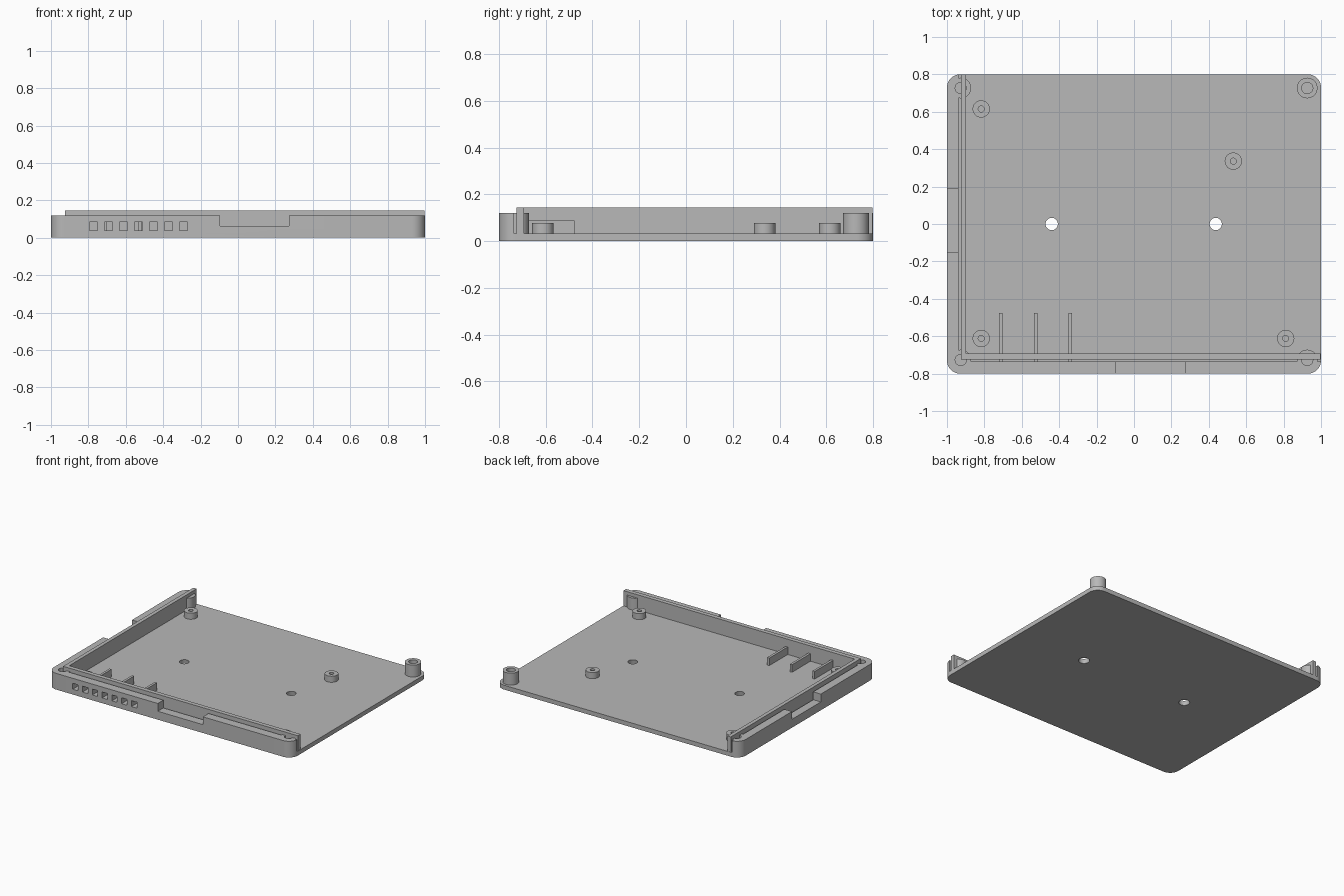
import bpy, bmesh
from math import radians, cos, sin, pi

cube = bpy.data.objects.get("Cube")
if cube:
    bpy.data.objects.remove(cube, do_unlink=True)

grey = bpy.data.materials.new("plain grey")
grey.use_nodes = True
COLOUR = (0.48, 0.48, 0.48, 1)
grey.diffuse_color = COLOUR
grey.node_tree.nodes["Principled BSDF"].inputs["Base Color"].default_value = COLOUR

FLOOR, RIM, LIP = 0.032, 0.12, 0.145


def prism(name, points, z0, z1):
    """Extrude a counter-clockwise outline from z0 to z1."""
    bm = bmesh.new()
    face = bm.faces.new([bm.verts.new((x, y, z0)) for x, y in points])
    top = bmesh.ops.extrude_face_region(bm, geom=[face])["geom"]
    for v in top:
        if isinstance(v, bmesh.types.BMVert):
            v.co.z = z1
    bmesh.ops.recalc_face_normals(bm, faces=bm.faces)
    mesh = bpy.data.meshes.new(name)
    bm.to_mesh(mesh)
    bm.free()
    mesh.materials.append(grey)
    ob = bpy.data.objects.new(name, mesh)
    bpy.context.collection.objects.link(ob)
    return ob


def box(name, x0, x1, y0, y1, z0, z1):
    return prism(name, [(x0, y0), (x1, y0), (x1, y1), (x0, y1)], z0, z1)


def arc(cx, cy, r, start, end, n):
    return [(cx + r * cos(start + (end - start) * i / n),
             cy + r * sin(start + (end - start) * i / n)) for i in range(n + 1)]


def cylinder(name, x, y, r, z0, z1):
    return prism(name, arc(x, y, r, 0, 2 * pi, 40)[:-1], z0, z1)


def combine(target, tool, operation="DIFFERENCE"):
    """Apply a boolean and discard the tool."""
    bpy.ops.object.select_all(action="DESELECT")
    bpy.context.view_layer.objects.active = target
    target.select_set(True)
    mod = target.modifiers.new("cut", "BOOLEAN")
    mod.operation, mod.solver, mod.object = operation, "EXACT", tool
    bpy.ops.object.modifier_apply(modifier=mod.name)
    bpy.data.objects.remove(tool, do_unlink=True)


def smooth(ob):
    bpy.ops.object.select_all(action="DESELECT")
    bpy.context.view_layer.objects.active = ob
    ob.select_set(True)
    bpy.ops.object.shade_smooth_by_angle(angle=radians(30))


# Rounded tray with an outer wall on the front and one side
R = 0.07
outline = []
for i, (sx, sy) in enumerate([(1, 1), (-1, 1), (-1, -1), (1, -1)]):
    outline += arc(sx * (1 - R), sy * (0.8 - R), R, i * pi / 2, (i + 1) * pi / 2, 12)
tray = prism("tray", outline, 0, RIM)
combine(tray, box("hollow", -0.938, 1.2, -0.735, 1.0, FLOOR, 0.3))

# Corner screw bosses with blind holes
corners = [(sx * 0.926, sy * 0.727) for sx in (-1, 1) for sy in (-1, 1)]
for x, y in corners:
    combine(tray, cylinder("boss", x, y, 0.055, 0.01, RIM), "UNION")
for x, y in corners:
    combine(tray, cylinder("boss_hole", x, y, 0.03, FLOOR, 0.3))

# Notches in the wall tops, and square vents in the front
combine(tray, box("front_notch", -0.097, 0.273, -0.9, -0.73, 0.062, 0.3))
combine(tray, box("side_notch", -1.1, -0.93, -0.15, 0.187, 0.062, 0.3))
for i in range(7):
    x = -0.773 + i * 0.0803
    combine(tray, box("vent", x - 0.022, x + 0.022, -0.9, -0.73, 0.039, 0.083))

# Flared holes through the floor
for x in (-0.44, 0.437):
    hole = cylinder("floor_hole", x, 0, 0.03, -0.01, 0.05)
    for v in hole.data.vertices:
        if v.co.z < 0:
            v.co.x = x + (v.co.x - x) * 1.3
            v.co.y *= 1.3
    combine(tray, hole)
smooth(tray)

# Raised inner lip following both walls
prism("inner_lip", [(-0.926, -0.725), (0.998, -0.725), (0.998, -0.693),
                    (-0.898, -0.693), (-0.898, 0.798), (-0.926, 0.798)], 0.01, LIP)

# Board standoffs with small holes
for i, (x, y) in enumerate([(-0.817, 0.615), (0.531, 0.336),
                            (-0.817, -0.612), (0.811, -0.612)]):
    post = cylinder(f"standoff_{i + 1}", x, y, 0.046, 0.02, 0.077)
    combine(post, cylinder("post_hole", x, y, 0.016, FLOOR, 0.2))
    smooth(post)

# Short ribs behind the vents
for i in range(3):
    x = -0.712 + i * 0.186
    box(f"rib_{i + 1}", x - 0.009, x + 0.009, -0.737, -0.477, 0.02, 0.088)
